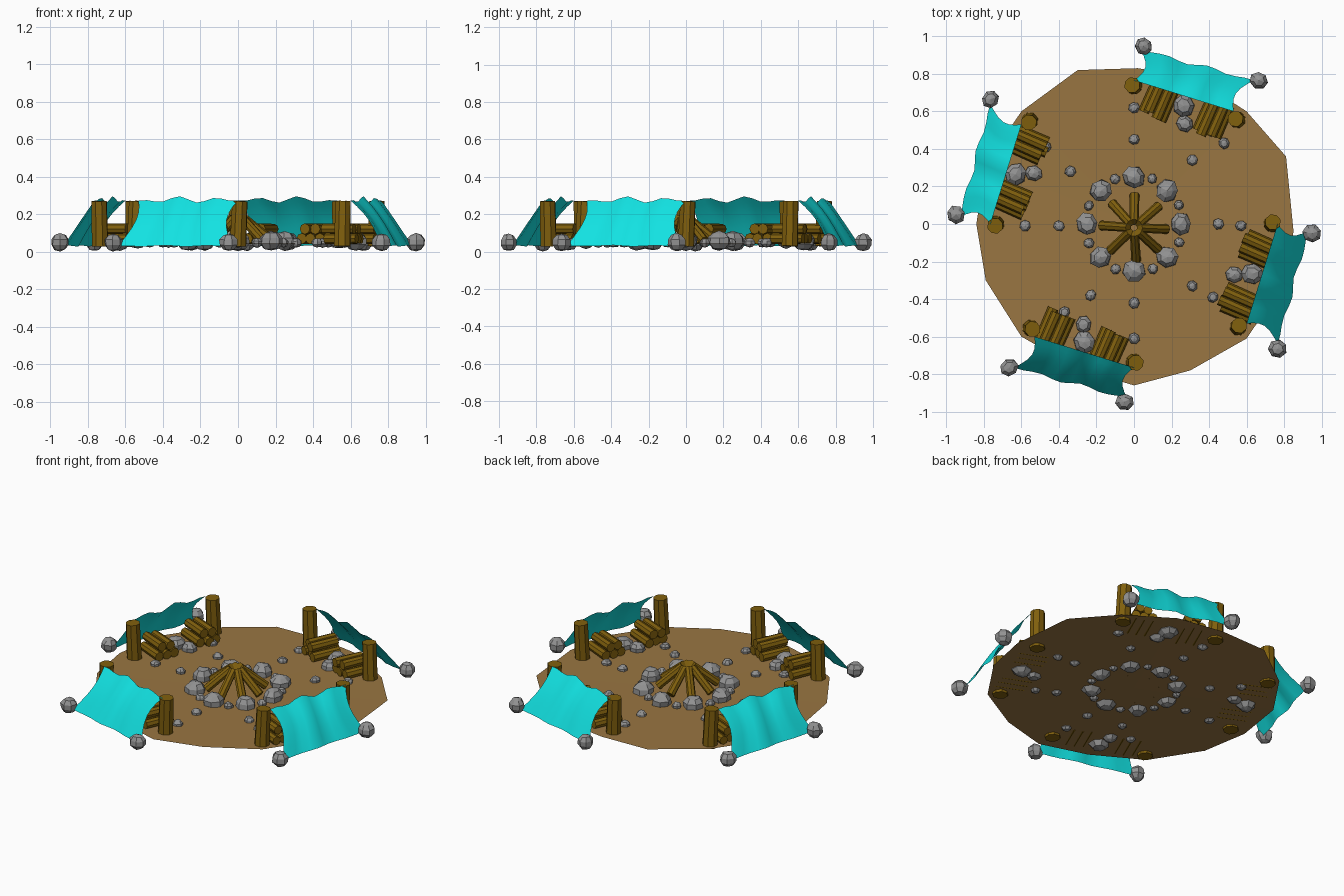
import bpy, bmesh, math, random
from mathutils import Vector, Matrix

if "Cube" in bpy.data.objects:
    bpy.data.objects.remove(bpy.data.objects["Cube"])

random.seed(4)


def material(name, rgb):
    m = bpy.data.materials.new(name)
    m.diffuse_color = (*rgb, 1)
    m.use_nodes = True
    m.node_tree.nodes["Principled BSDF"].inputs["Base Color"].default_value = m.diffuse_color
    return m


EARTH = material("earth", (0.32, 0.18, 0.054))
WOOD = material("wood", (0.215, 0.115, 0.004))
STONE = material("stone", (0.29, 0.29, 0.29))
CLOTH = material("turquoise cloth", (0.006, 0.76, 0.76))


def finish(bm, name, mat, smooth=False):
    bmesh.ops.recalc_face_normals(bm, faces=bm.faces)
    me = bpy.data.meshes.new(name)
    for f in bm.faces:
        f.smooth = smooth
    bm.to_mesh(me)
    bm.free()
    me.materials.append(mat)
    ob = bpy.data.objects.new(name, me)
    bpy.context.collection.objects.link(ob)
    return ob


def add_log(bm, a, b, r, sides=8):
    a, b = Vector(a), Vector(b)
    d = b - a
    mat = Matrix.Translation((a + b) / 2) @ d.to_track_quat('Z', 'Y').to_matrix().to_4x4()
    bmesh.ops.create_cone(bm, cap_ends=True, segments=sides, radius1=r, radius2=r * 0.93,
                          depth=d.length, matrix=mat)


def add_rock(bm, x, y, r, z, height):
    # chunky stone with a little seeded irregularity
    mat = (Matrix.Translation((x, y, z)) @ Matrix.Rotation(random.uniform(0, 6.28), 4, 'Z')
           @ Matrix.Diagonal((r, r * random.uniform(0.88, 1.0), height / 2, 1)))
    res = bmesh.ops.create_uvsphere(bm, u_segments=7, v_segments=5, radius=1.04)
    for v in res["verts"]:
        v.co *= random.uniform(0.92, 1.06)
        v.co = mat @ v.co


def turn(p, k):
    return Matrix.Rotation(k * math.pi / 2, 3, 'Z') @ Vector(p)


# ground: thin irregular sixteen-sided sheet
rim = [(0.85, -0.04), (0.81, 0.36), (0.6, 0.6), (0.32, 0.78), (0.02, 0.83), (-0.3, 0.82),
       (-0.6, 0.6), (-0.79, 0.32), (-0.84, 0), (-0.79, -0.3), (-0.6, -0.6), (-0.3, -0.77),
       (0, -0.86), (0.3, -0.78), (0.6, -0.61), (0.79, -0.33)]
bm = bmesh.new()
ring = [bm.verts.new((x, y, 0.045)) for x, y in rim]
mid = bm.verts.new((0, 0, 0.04))
for i in range(16):
    bm.faces.new((ring[i], ring[(i + 1) % 16], mid))
finish(bm, "ground", EARTH)

# campfire: logs leaning into the middle
bm = bmesh.new()
for i in range(8):
    a = i * math.pi / 4 + random.uniform(-0.08, 0.08)
    c, s = math.cos(a), math.sin(a)
    add_log(bm, (0.175 * c, 0.175 * s - 0.02, 0.06), (0.03 * c, 0.03 * s - 0.02, 0.18), 0.026)
finish(bm, "campfire_logs", WOOD)

# ring of large and small stones around the fire
bm = bmesh.new()
for i in range(8):
    a = i * math.pi / 4
    add_rock(bm, 0.25 * math.cos(a), 0.25 * math.sin(a), 0.062, 0.058, 0.1)
    b = a + 0.4
    add_rock(bm, 0.26 * math.cos(b), 0.26 * math.sin(b), 0.028, 0.048, 0.05)
finish(bm, "fire_ring_stones", STONE)

# loose pebbles marking the paths
bm = bmesh.new()
for x, y in [(0, 0.62), (0, 0.45), (0.31, 0.34), (0.48, 0.43),
             (-0.58, -0.01), (-0.4, -0.01), (-0.34, 0.28), (-0.47, 0.41),
             (0, -0.42), (0, -0.61), (-0.23, -0.38), (-0.37, -0.47),
             (0.45, 0), (0.57, -0.01), (0.31, -0.33), (0.42, -0.39)]:
    add_rock(bm, x, y, 0.031, 0.048, 0.05)
finish(bm, "path_pebbles", STONE)

# cloth corners: inner left, inner right, outer left, outer right
A, B = Vector((0.0, 0.765, 0.272)), Vector((0.53, 0.6, 0.272))
C, D = Vector((0.035, 0.93, 0.03)), Vector((0.64, 0.765, 0.03))
NU, NV = 12, 6


def cloth_point(u, v):
    # pinched sides plus sagging waves along the top
    w = u + 0.075 * math.sin(math.pi * v) * (1 - 2 * u)
    p = A.lerp(B, w).lerp(C.lerp(D, w), v)
    wave = math.sin(math.pi * u) * math.sin(5 * math.pi * (u - 0.1))
    p.z += (0.018 * wave + 0.007 * math.sin(math.pi * u)) * (1 - v * 0.8)
    p.z += 0.02 * math.sin(math.pi * v)
    p.y += 0.012 * wave * v
    return p


# four shelters in quarter turns
for k in range(4):
    bm = bmesh.new()
    g = [[bm.verts.new(turn(cloth_point(i / NU, j / NV), k)) for j in range(NV + 1)]
         for i in range(NU + 1)]
    for i in range(NU):
        for j in range(NV):
            bm.faces.new((g[i][j], g[i][j + 1], g[i + 1][j + 1], g[i + 1][j]))
    finish(bm, f"shelter_cloth_{k + 1}", CLOTH, True)

    # two upright posts
    bm = bmesh.new()
    for x, y in [(0.0, 0.735), (0.55, 0.555)]:
        add_log(bm, turn((x, y, 0.03), k), turn((x - 0.01, y + 0.005, 0.27), k), 0.046)
    finish(bm, f"shelter_posts_{k + 1}", WOOD)

    # two stacks of firewood
    bm = bmesh.new()
    along, side = Vector((0.4, 0.917, 0)), Vector((0.917, -0.4, 0))
    for x, y in [(0.1, 0.58), (0.385, 0.475)]:
        for off, z in [(-0.052, 0.07), (0, 0.07), (0.052, 0.07), (-0.026, 0.122), (0.026, 0.122)]:
            s = Vector((x, y, z)) + side * off + along * random.uniform(-0.015, 0.015)
            add_log(bm, turn(s, k), turn(s + along * 0.18, k), 0.029)
    finish(bm, f"firewood_stacks_{k + 1}", WOOD)

    # anchor stones on the cloth corners
    bm = bmesh.new()
    for x, y in [(0.05, 0.948), (0.665, 0.765)]:
        p = turn((x, y, 0), k)
        add_rock(bm, p.x, p.y, 0.05, 0.05, 0.092)
    finish(bm, f"anchor_stones_{k + 1}", STONE)

    # seat stones in front of the shelter
    bm = bmesh.new()
    for x, y, r in [(0.265, 0.63, 0.062), (0.27, 0.535, 0.048)]:
        p = turn((x, y, 0), k)
        add_rock(bm, p.x, p.y, r, 0.055, r * 1.55)
    finish(bm, f"seat_stones_{k + 1}", STONE)
